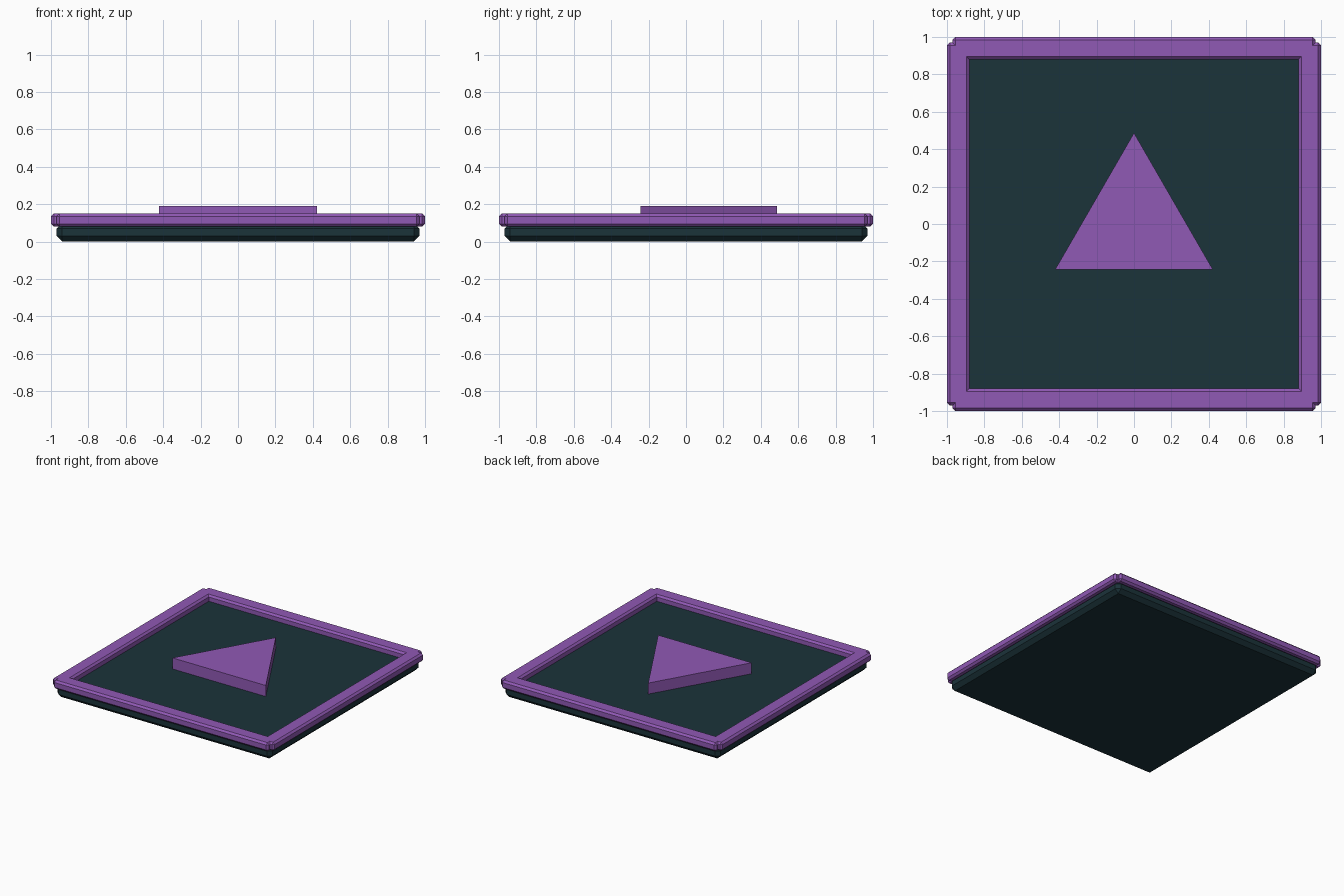
import bpy, math

if "Cube" in bpy.data.objects:
    bpy.data.objects.remove(bpy.data.objects["Cube"])

def material(name, color):
    m = bpy.data.materials.new(name)
    m.diffuse_color = (*color, 1)
    m.use_nodes = True
    m.node_tree.nodes["Principled BSDF"].inputs["Base Color"].default_value = m.diffuse_color
    return m

PURPLE = material("purple", (0.28, 0.10, 0.46))
DARK = material("dark_slate", (0.011, 0.033, 0.042))

def chamfered_box(name, lo, hi, bevel, mat):
    bpy.ops.mesh.primitive_cube_add(size=1, location=[(a + b) / 2 for a, b in zip(lo, hi)])
    ob = bpy.context.object
    ob.name = name
    ob.scale = [b - a for a, b in zip(lo, hi)]
    bpy.ops.object.transform_apply(location=False, rotation=False, scale=True)
    mod = ob.modifiers.new("chamfer", 'BEVEL')
    mod.width = bevel
    mod.segments = 1
    ob.data.materials.append(mat)
    return ob

# Dark base slab; its upper chamfer is hidden under the frame
chamfered_box("base_slab", (-0.97, -0.97, 0), (0.97, 0.97, 0.10), 0.03, DARK)

# Four frame bars, overlapping at notched corners
OUT, IN, END, Z0, Z1 = 1.0, 0.88, 0.97, 0.08, 0.15
for side, lo, hi in (("front", -OUT, -IN), ("back", IN, OUT)):
    chamfered_box(f"frame_{side}", (-END, lo, Z0), (END, hi, Z1), 0.015, PURPLE)
for side, lo, hi in (("left", -OUT, -IN), ("right", IN, OUT)):
    chamfered_box(f"frame_{side}", (lo, -END, Z0), (hi, END, Z1), 0.015, PURPLE)

# Raised triangular arrow pointing to the back, slightly sunk in the slab
bottom, top = 0.09, 0.19
bpy.ops.mesh.primitive_cylinder_add(vertices=3, radius=0.487, depth=top - bottom,
                                    location=(0, 0, (top + bottom) / 2))
arrow = bpy.context.object
arrow.name = "triangle_arrow"
arrow.data.materials.append(PURPLE)
